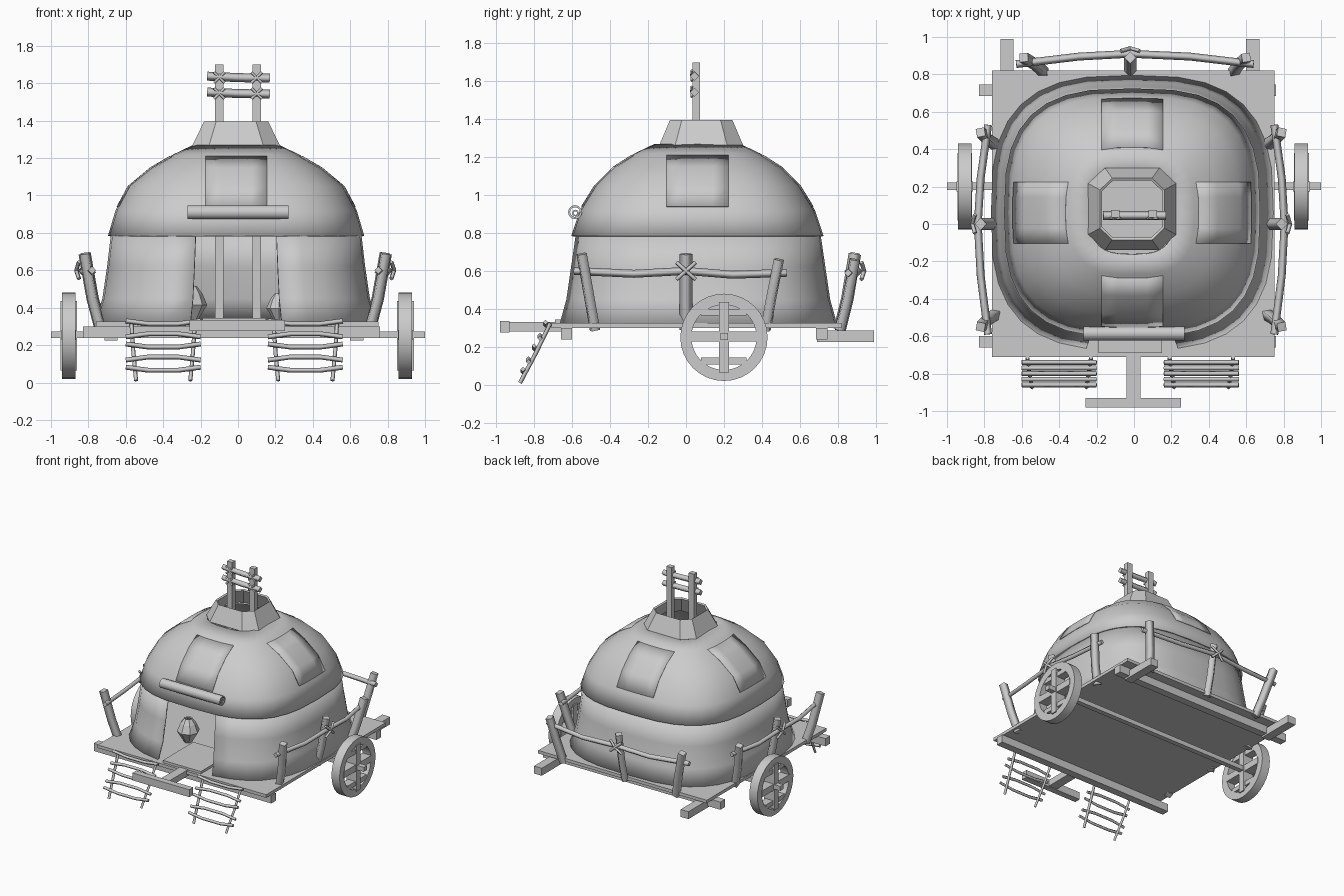
import bpy, bmesh, math
from mathutils import Vector

cube = bpy.data.objects.get("Cube")
if cube:
    bpy.data.objects.remove(cube)

GREY = (0.6, 0.6, 0.6, 1)
grey = bpy.data.materials.new("plain_grey")
grey.use_nodes = True
grey.diffuse_color = GREY
grey.node_tree.nodes["Principled BSDF"].inputs["Base Color"].default_value = GREY

CX, CY, POWER, SEGMENTS = -0.01, 0.06, 2.9, 32


def finish(ob, name, smooth=None):
    ob.name = name
    ob.data.materials.clear()
    ob.data.materials.append(grey)
    if smooth:
        bpy.ops.object.select_all(action='DESELECT')
        ob.select_set(True)
        bpy.context.view_layer.objects.active = ob
        bpy.ops.object.shade_smooth_by_angle(angle=math.radians(smooth))
    return ob


def from_bmesh(bm, name, smooth=None):
    mesh = bpy.data.meshes.new(name)
    bmesh.ops.recalc_face_normals(bm, faces=bm.faces)
    bm.to_mesh(mesh)
    bm.free()
    ob = bpy.data.objects.new(name, mesh)
    bpy.context.collection.objects.link(ob)
    return finish(ob, name, smooth)


def box(name, lo, hi):
    """Block between two opposite corners."""
    bm = bmesh.new()
    bmesh.ops.create_cube(bm, size=1)
    lo, hi = Vector(lo), Vector(hi)
    for v in bm.verts:
        v.co = (lo + hi) / 2 + v.co * (hi - lo)
    return from_bmesh(bm, name)


def stick(name, points, radius, sides=0):
    """Bent bar swept along a few points."""
    curve = bpy.data.curves.new(name, 'CURVE')
    curve.dimensions = '3D'
    curve.bevel_depth = radius
    curve.bevel_resolution = sides
    curve.use_fill_caps = True
    spline = curve.splines.new('POLY')
    spline.points.add(len(points) - 1)
    for p, co in zip(spline.points, points):
        p.co = (*co, 1)
    ob = bpy.data.objects.new(name, curve)
    bpy.context.collection.objects.link(ob)
    bpy.ops.object.select_all(action='DESELECT')
    ob.select_set(True)
    bpy.context.view_layer.objects.active = ob
    bpy.ops.object.convert(target='MESH')
    return finish(bpy.context.object, name)


def squircle(z, a, b):
    ring = []
    for i in range(SEGMENTS):
        t = math.tau * i / SEGMENTS
        c, s = math.cos(t), math.sin(t)
        ring.append((CX + a * math.copysign(abs(c) ** (2 / POWER), c),
                     CY + b * math.copysign(abs(s) ** (2 / POWER), s), z))
    return ring


def octagon(z, a, b):
    k = 0.62
    return [(CX + a * x, CY + 0.02 + b * y, z) for x, y in
            ((1, -k), (1, k), (k, 1), (-k, 1), (-1, k), (-1, -k), (-k, -1), (k, -1))]


def shell(name, rings, thickness, smooth=None, gap=None):
    """Open shell lofted through rings, leaving out faces where gap is true."""
    bm = bmesh.new()
    rows = [[bm.verts.new(co) for co in ring] for ring in rings]
    for low, high in zip(rows, rows[1:]):
        n = len(low)
        for i in range(n):
            j = (i + 1) % n
            bm.faces.new((low[i], low[j], high[j], high[i]))
    if gap:
        doomed = [f for f in bm.faces if gap(f.calc_center_median())]
        bmesh.ops.delete(bm, geom=doomed, context='FACES')
    ob = from_bmesh(bm, name, smooth)
    solid = ob.modifiers.new("thickness", 'SOLIDIFY')
    solid.thickness = thickness
    solid.offset = -1
    return ob


# Tent wall with the doorway, dome and smoke collar
wall = [(0.325, 0.755, 0.735), (0.45, 0.715, 0.70), (0.62, 0.69, 0.675), (0.79, 0.67, 0.65)]
dome = [(0.785, 0.685, 0.665), (0.92, 0.645, 0.62), (1.05, 0.575, 0.54),
        (1.15, 0.455, 0.44), (1.22, 0.335, 0.33), (1.27, 0.23, 0.225)]
shell("tent_wall", [squircle(*r) for r in wall], 0.015, 40,
      lambda c: abs(c.x - CX) < 0.2 and c.y < 0)
shell("tent_dome", [squircle(*r) for r in dome], 0.012, 40)
shell("smoke_collar", [octagon(1.265, 0.235, 0.22), octagon(1.395, 0.172, 0.165)], 0.015)


# Four cloth patches lying on the dome
def dome_size(z):
    for (z0, a0, b0), (z1, a1, b1) in zip(dome, dome[1:]):
        if z <= z1:
            t = (z - z0) / (z1 - z0)
            return a0 + (a1 - a0) * t, b0 + (b1 - b0) * t


def patch(name, along_x, side):
    bm = bmesh.new()
    rows = []
    for z in (0.94, 1.05, 1.15, 1.21):
        a, b = dome_size(z)
        width, depth = (a, b) if along_x else (b, a)
        row = []
        for i in range(5):
            u = (i - 2) * 0.082
            d = side * (depth * (1 - abs(u / width) ** POWER) ** (1 / POWER) + 0.005)
            x, y = (u, d) if along_x else (d, u)
            row.append(bm.verts.new((CX + x, CY + y, z)))
        rows.append(row)
    for low, high in zip(rows, rows[1:]):
        for i in range(4):
            bm.faces.new((low[i], low[i + 1], high[i + 1], high[i]))
    ob = from_bmesh(bm, name, 40)
    ob.modifiers.new("thickness", 'SOLIDIFY').thickness = 0.006


for label, along_x, side in (("front", True, -1), ("back", True, 1),
                             ("right", False, -1), ("left", False, 1)):
    patch(label + "_patch", along_x, side)


# Rolled door curtain
def tube(name, radius, inner, half, centre, sides):
    """Ring-shaped tube lying along x."""
    rings = [[(centre[0] + x, centre[1] + r * math.cos(math.tau * i / sides),
               centre[2] + r * math.sin(math.tau * i / sides)) for i in range(sides)]
             for x, r in ((-half, inner), (-half, radius), (half, radius), (half, inner),
                          (-half, inner))]
    bm = bmesh.new()
    rows = [[bm.verts.new(co) for co in ring] for ring in rings[:-1]]
    for k in range(4):
        for i in range(sides):
            j = (i + 1) % sides
            nxt = rows[(k + 1) % 4]
            bm.faces.new((rows[k][i], rows[k][j], nxt[j], nxt[i]))
    return from_bmesh(bm, name, 40)


tube("curtain_roll", 0.037, 0.026, 0.27, (0, -0.585, 0.91), 12)
tube("curtain_core", 0.018, 0.01, 0.265, (0, -0.583, 0.905), 8)

# Central poles with lashed crossbars
for x in (-0.1, 0.1):
    box("centre_pole", (x - 0.023, 0.035, 0.325), (x + 0.023, 0.075, 1.7))
    for z in (1.545, 1.63):
        for s in (-1, 1):
            stick("pole_lashing", [(x - 0.028, 0.03, z - s * 0.028), (x + 0.028, 0.03, z + s * 0.028)], 0.007)
for z in (1.545, 1.63):
    stick("pole_crossbar", [(-0.165, 0.045, z + 0.008), (0, 0.045, z), (0.17, 0.045, z - 0.003)], 0.024)

# Cart bed, beams and tow bar
box("cart_bed", (-0.76, -0.71, 0.3), (0.75, 0.82, 0.325))
for y in (-0.63, 0.715):
    box("cross_beam", (-0.83, y - 0.03, 0.238), (0.76, y + 0.03, 0.3))
for x in (-0.68, 0.635):
    box("rear_beam", (x - 0.035, 0.69, 0.225), (x + 0.035, 0.99, 0.285))
box("tow_shaft", (-0.04, -0.95, 0.28), (0.035, -0.6, 0.33))
box("tow_crossbar", (-0.26, -0.98, 0.275), (0.25, -0.93, 0.335))
box("door_step", (-0.19, -0.69, 0.325), (0.15, -0.3, 0.345))
box("axle", (-1, 0.182, 0.237), (1, 0.222, 0.273))

# Wheels with crossed spokes
for s in (-1, 1):
    x = s * 0.905 - 0.01 * (s > 0)
    tube("wheel_rim", 0.23, 0.172, 0.036, (x, 0.2, 0.25), 32)
    box("upright_spoke", (x - 0.045, 0.175, 0.065), (x + 0.045, 0.227, 0.435))
    box("level_spoke", (x - 0.04, 0.02, 0.228), (x + 0.04, 0.38, 0.28))
    for z in (0.125, 0.382):
        box("short_spoke", (x - 0.034, 0.08, z - 0.018), (x + 0.034, 0.32, z + 0.018))

# Front ladders with bowed rungs
for cx in (-0.4, 0.36):
    for s in (-1, 1):
        stick("ladder_rail", [(cx + s * 0.17, -0.715, 0.325), (cx + s * 0.16, -0.79, 0.17),
                              (cx + s * 0.145, -0.875, 0.01)], 0.011)
    for i in range(5):
        z, y = 0.07 + 0.062 * i, -0.86 + 0.03 * i
        stick("ladder_rung", [(cx + u * 0.2, y, z + 0.012 * math.cos(u * 3) * (1 if i % 2 else -1))
                              for u in (-1, -0.4, 0.4, 1)], 0.013)


# Leaning railings on three sides: posts, bowed rail and rope lashing
def railing(name, place, ends, tops, out):
    for base, top in zip(ends, tops):
        stick(name + "_post", [place(base, 0, 0.29), place(base + (top - base) * 0.4, out * 0.5, 0.45),
                               place(top, out * 1.0, 0.69 if base < 0.3 else 0.66)], 0.033)
    mid = (ends[1] + tops[1]) / 2
    stick(name + "_rail", [place(tops[0] - 0.04, 0.045, 0.6), place(tops[0] / 2, 0.085, 0.585),
                           place(mid, 0.1, 0.6), place(tops[2] / 2, 0.085, 0.58),
                           place(tops[2] + 0.04, 0.045, 0.59)], 0.021)
    for s in (-1, 1):
        stick(name + "_lashing", [place(mid - 0.05, 0.115, 0.6 - s * 0.045),
                                  place(mid, 0.13, 0.6),
                                  place(mid + 0.05, 0.115, 0.6 + s * 0.045)], 0.011)


side_ends, side_tops = (-0.48, 0, 0.42), (-0.55, 0, 0.49)
railing("right_railing", lambda u, d, z: (-0.735 - d, u, z), side_ends, side_tops, 0.085)
railing("left_railing", lambda u, d, z: (0.705 + d, u, z), side_ends, side_tops, 0.085)
railing("back_railing", lambda u, d, z: (u, 0.81 + d, z), (-0.48, -0.02, 0.53), (-0.59, -0.02, 0.6), 0.08)

# Pots standing inside the doorway
for x, y, size in ((-0.25, -0.28, 1), (0.22, -0.2, 0.8)):
    shell("pot", [[(x + r * size * math.cos(math.tau * i / 8), y + r * size * math.sin(math.tau * i / 8),
                    0.325 + z * size) for i in range(8)]
                  for z, r in ((0, 0.03), (0.09, 0.085), (0.15, 0.06), (0.19, 0.03))], 0.008)
